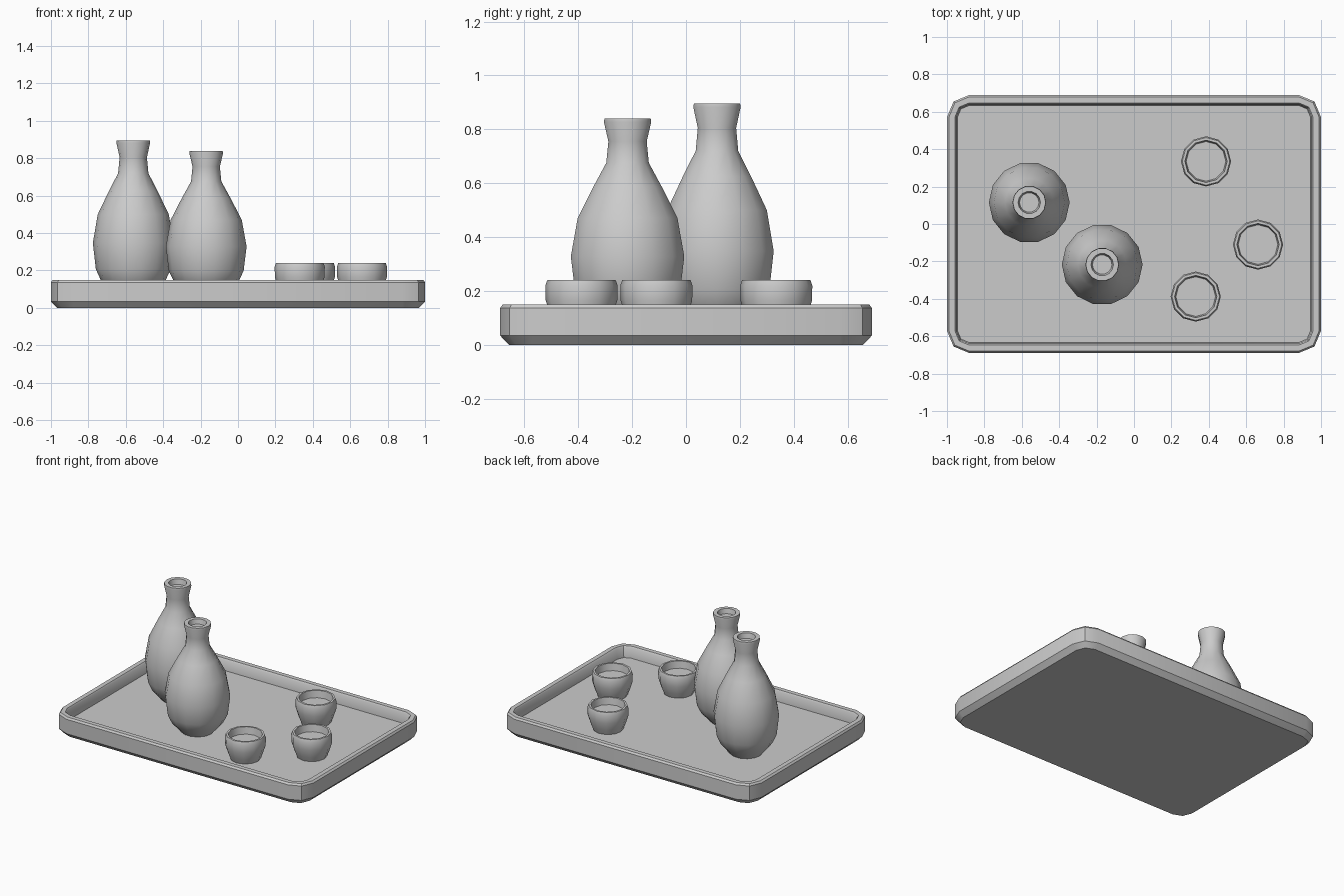
import bpy, bmesh
from math import cos, sin, pi, radians

if "Cube" in bpy.data.objects:
    bpy.data.objects.remove(bpy.data.objects["Cube"])


def skin(name, rings, loc=(0, 0, 0)):
    """Bridge a stack of equal-count rings and cap both ends."""
    bm = bmesh.new()
    loops = [[bm.verts.new(p) for p in ring] for ring in rings]
    n = len(loops[0])
    for a, b in zip(loops, loops[1:]):
        for i in range(n):
            j = (i + 1) % n
            bm.faces.new((a[i], a[j], b[j], b[i]))
    bm.faces.new(loops[0][::-1])
    bm.faces.new(loops[-1])
    bmesh.ops.recalc_face_normals(bm, faces=bm.faces)
    mesh = bpy.data.meshes.new(name)
    bm.to_mesh(mesh)
    bm.free()
    ob = bpy.data.objects.new(name, mesh)
    ob.location = loc
    bpy.context.collection.objects.link(ob)
    bpy.ops.object.select_all(action='DESELECT')
    bpy.context.view_layer.objects.active = ob
    ob.select_set(True)
    bpy.ops.object.shade_smooth_by_angle(angle=radians(35))
    return ob


def rounded_rect(inset, z, hx=1.0, hy=0.69, r=0.12):
    """Rectangle with two-segment corners, inset from the tray outline."""
    pts = []
    for k, (sx, sy) in enumerate([(1, 1), (-1, 1), (-1, -1), (1, -1)]):
        for s in range(3):
            a = k * pi / 2 + s * pi / 4
            pts.append((sx * (hx - r) + (r - inset) * cos(a),
                        sy * (hy - r) + (r - inset) * sin(a), z))
    return pts


def lathe(name, profile, sides, loc, zscale=1.0):
    rings = [[(r * cos(2 * pi * i / sides), r * sin(2 * pi * i / sides), z * zscale)
              for i in range(sides)] for r, z in profile]
    return skin(name, rings, loc)


FLOOR = 0.07

# Tray: bevelled outside, raised rim, recessed floor
skin("tray", [rounded_rect(i, z) for i, z in [
    (0.033, 0), (0, 0.034), (0, 0.137), (0.01, 0.15),
    (0.042, 0.15), (0.05, 0.14), (0.056, FLOOR)]])

# Bottles: bulging body, narrow neck, flared lip with shallow opening
bottle = [(0.11, 0), (0.172, 0.075), (0.2, 0.137), (0.216, 0.277), (0.19, 0.43),
          (0.13, 0.555), (0.081, 0.65), (0.073, 0.735), (0.09, 0.812),
          (0.088, 0.826), (0.06, 0.826), (0.052, 0.79)]
lathe("bottle_tall", bottle, 14, (-0.56, 0.115, FLOOR))
lathe("bottle_short", bottle, 14, (-0.17, -0.217, FLOOR), 0.932)

# Cups: tapered foot, upright wall, hollow inside
cup = [(0.1, 0), (0.114, 0.035), (0.133, 0.095), (0.134, 0.15), (0.127, 0.17),
       (0.113, 0.17), (0.106, 0.12)]
for i, (x, y) in enumerate([(0.385, 0.335), (0.663, -0.11), (0.33, -0.388)]):
    lathe(f"cup_{i + 1}", cup, 12, (x, y, FLOOR))
